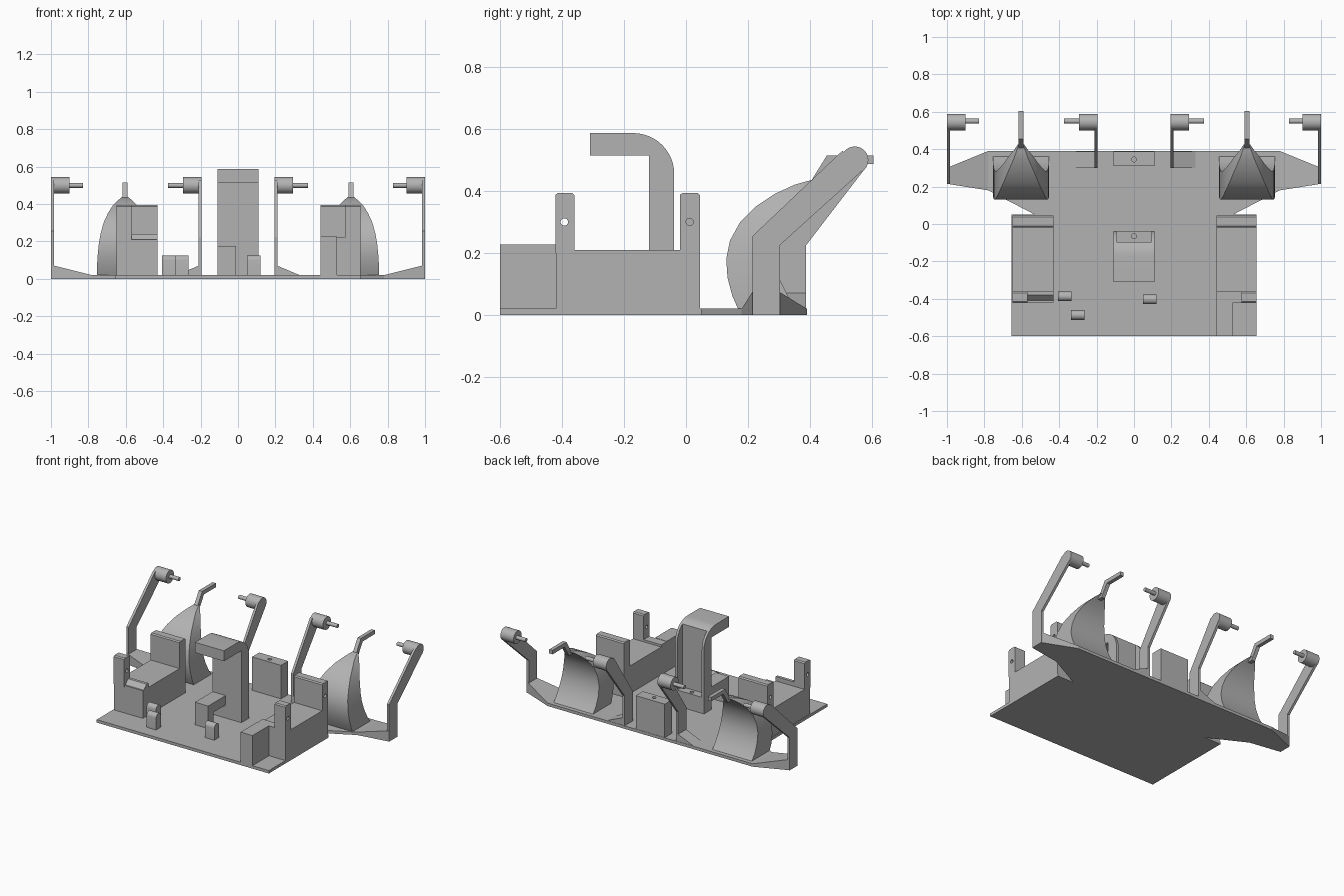
import bpy, bmesh, math
from mathutils import Matrix

if "Cube" in bpy.data.objects:
    bpy.data.objects.remove(bpy.data.objects["Cube"], do_unlink=True)

grey = bpy.data.materials.new("plain_grey")
grey.use_nodes = True
grey.diffuse_color = (0.45, 0.45, 0.45, 1)
grey.node_tree.nodes["Principled BSDF"].inputs["Base Color"].default_value = (0.45, 0.45, 0.45, 1)


def finish(name, bm, smooth=False):
    bmesh.ops.recalc_face_normals(bm, faces=bm.faces)
    mesh = bpy.data.meshes.new(name)
    bm.to_mesh(mesh)
    bm.free()
    mesh.materials.append(grey)
    ob = bpy.data.objects.new(name, mesh)
    bpy.context.collection.objects.link(ob)
    if smooth:
        bpy.ops.object.select_all(action='DESELECT')
        bpy.context.view_layer.objects.active = ob
        ob.select_set(True)
        bpy.ops.object.shade_smooth_by_angle(angle=math.radians(35))
    return ob


def loft(name, rings, smooth=False):
    """Closed solid through rings of equal point count."""
    bm = bmesh.new()
    rows = [[bm.verts.new(p) for p in ring] for ring in rings]
    n = len(rows[0])
    for a, b in zip(rows, rows[1:]):
        for i in range(n):
            j = (i + 1) % n
            bm.faces.new((a[i], a[j], b[j], b[i]))
    bm.faces.new(rows[0])
    bm.faces.new(rows[-1])
    return finish(name, bm, smooth)


def side_prism(name, profile, x0, x1, smooth=False):
    """Profile in (y, z), extruded along x."""
    return loft(name, [[(x, y, z) for y, z in profile] for x in (x0, x1)], smooth)


def box(name, x0, x1, y0, y1, z0, z1):
    return side_prism(name, [(y0, z0), (y1, z0), (y1, z1), (y0, z1)], x0, x1)


def rod(name, radius, x0, x1, y, z):
    ring = [(y + radius * math.cos(t * math.tau / 24), z + radius * math.sin(t * math.tau / 24))
            for t in range(24)]
    return side_prism(name, ring, x0, x1, True)


def cut(ob, cutter):
    cutter.hide_render = True
    cutter.hide_set(True)
    mod = ob.modifiers.new("cut", 'BOOLEAN')
    mod.operation = 'DIFFERENCE'
    mod.solver = 'EXACT'
    mod.object = cutter


def drill_down(ob, x, y, z):
    bm = bmesh.new()
    bmesh.ops.create_cone(bm, cap_ends=True, segments=16, radius1=0.013, radius2=0.013,
                          depth=0.1, matrix=Matrix.Translation((x, y, z)))
    cut(ob, finish(ob.name + "_hole_cutter", bm))


# Base plate with side wings that rise towards the outer arms
half = [(0.655, -0.6), (0.655, 0.05), (0.53, 0.05), (0.78, 0.18), (0.78, 0.39)]
outline = half + [(-x, y) for x, y in reversed(half)]
loft("base_plate", [[(x, y, z) for x, y in outline] for z in (0, 0.02)])
for s, side in ((1, "left"), (-1, "right")):
    wing = [(0.78, 0.18, 0.02), (1, 0.215, 0.075), (1, 0.3, 0.075), (0.78, 0.39, 0.02)]
    loft(side + "_wing", [[(s * x, y, 0) for x, y, z in wing], [(s * x, y, z) for x, y, z in wing]])

    # Bent arms, each with a boss and a pin at the tip
    for kind, x, inward, y in (("outer", 1.0, -1, 0.215), ("inner", 0.195, 1, 0.3)):
        name = side + "_" + kind
        arm = [(y, 0), (y, 0.255 if kind == "outer" else 0.225), (0.505, 0.53), (0.58, 0.475),
               (y + 0.088, 0.225), (y + 0.088, 0)]
        side_prism(name + "_arm", arm, s * x, s * (x + inward * 0.017), False)
        rod(name + "_boss", 0.044, s * x, s * (x + inward * 0.1), 0.545, 0.5)
        rod(name + "_pin", 0.013, s * (x + inward * 0.1), s * (x + inward * 0.17 + 0.01 * (inward > 0)), 0.55, 0.5)

    # Foot gusset of the inner arm
    gusset = [(0.2, 0.02), (0.33, 0.02), (0.2, 0.075)]
    loft(side + "_gusset", [[(s * x, y, z) for x, z in gusset] for y in (0.3, 0.388)])

    # Crescent shield: height, front, back and half width of each level
    levels = [(0.015, 0.17, 0.365, 0.15), (0.06, 0.15, 0.33, 0.15), (0.12, 0.134, 0.3, 0.147),
              (0.18, 0.13, 0.283, 0.141), (0.24, 0.142, 0.282, 0.131), (0.3, 0.175, 0.297, 0.115),
              (0.35, 0.225, 0.325, 0.092), (0.39, 0.285, 0.36, 0.067), (0.42, 0.35, 0.395, 0.038),
              (0.437, 0.41, 0.425, 0.017)]
    c = s * 0.604
    loft(side + "_shield", [[(c - w, f, z), (c + w, f, z), (c + w, b, z), (c - w, b, z)]
                            for z, f, b, w in levels], True)
    stick = [(0.39, 0.41), (0.455, 0.515), (0.605, 0.515), (0.605, 0.488), (0.475, 0.488), (0.425, 0.41)]
    side_prism(side + "_stick", stick, c - 0.013, c + 0.013)

    # Side block with a narrow front post and a wide rear post
    lo, hi = (0.44, 0.655) if s > 0 else (-0.65, -0.43)
    edge = hi if s > 0 else lo
    inner = lo if s > 0 else hi
    box(side + "_block", lo, hi, -0.42, 0.045, 0, 0.21)
    for kind, y0, y1, x0, hole_y in (("front", -0.422, -0.36, edge - s * 0.08, -0.393),
                                     ("rear", -0.02, 0.045, inner, 0.012)):
        prof = [(y0, 0.2), (y1, 0.2), (y1, 0.387), (y1 - 0.008, 0.394), (y0 + 0.008, 0.394), (y0, 0.387)]
        post = side_prism(side + "_" + kind + "_post", prof, x0, edge)
        hx = edge - s * 0.04
        cut(post, rod(post.name + "_hole_cutter", 0.012, hx - 0.06, hx + 0.06, hole_y, 0.3))

# Lips beside the front posts
side_prism("right_lip", [(-0.42, 0.2), (-0.38, 0.24), (-0.36, 0.24), (-0.36, 0.2)], -0.57, -0.43)
box("left_lip", 0.44, 0.575, -0.42, -0.36, 0.2, 0.225)
box("left_front_box", 0.44, 0.53, -0.6, -0.42, 0, 0.227)

# Central hook with rounded shoulder and recessed back
bend = [(-0.17 + 0.132 * math.sin(a * math.pi / 24), 0.455 + 0.132 * math.cos(a * math.pi / 24))
        for a in range(13)]
hook = side_prism("centre_hook", [(-0.31, 0.515), (-0.31, 0.587)] + bend
                  + [(-0.038, 0.01), (-0.12, 0.01), (-0.12, 0.515)], -0.11, 0.11, True)
cut(hook, box("hook_recess_cutter", -0.093, 0.093, -0.095, 0.1, 0.13, 0.8))
drill_down(hook, 0, -0.065, 0.13)

# Overhanging bracket in front of the hook
side_prism("hook_bracket", [(-0.31, 0.01), (-0.31, 0.175), (-0.12, 0.175), (-0.12, 0.11),
                            (-0.25, 0.11), (-0.25, 0.01)], -0.11, -0.01)

# Rear box
rear = box("rear_box", -0.11, 0.11, 0.31, 0.388, 0.01, 0.25)
drill_down(rear, 0, 0.345, 0.25)

# Small round-topped floor lugs
for i, (x, y) in enumerate(((-0.37, -0.387), (-0.3, -0.487), (0.084, -0.403))):
    top = [(y + 0.026 * math.cos(a * math.pi / 8), 0.1 + 0.026 * math.sin(a * math.pi / 8)) for a in range(9)]
    side_prism("floor_lug_%d" % i, [(y - 0.026, 0.01), (y + 0.026, 0.01)] + top, x - 0.036, x + 0.036, True)
